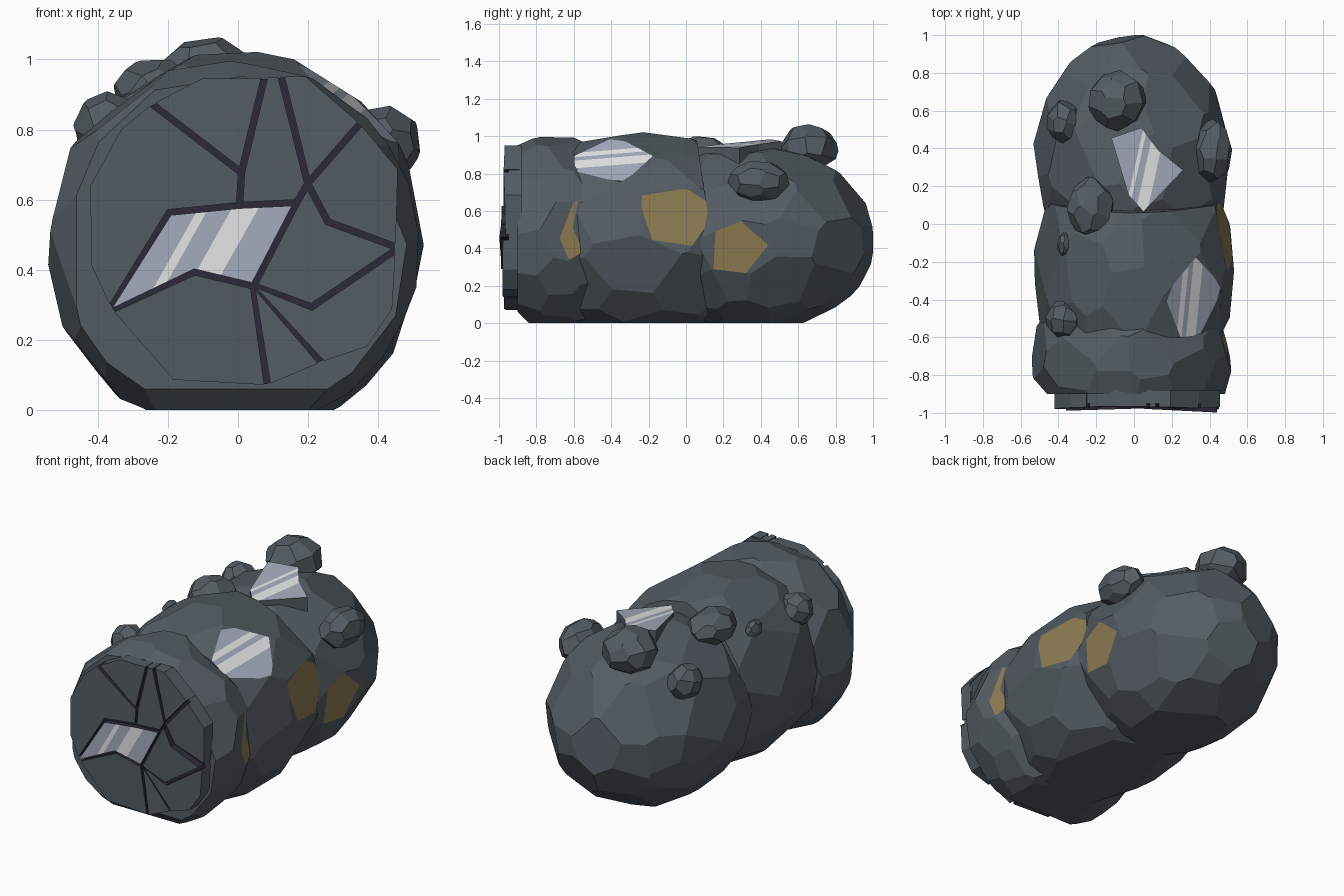
import bpy, bmesh, math, random
from mathutils import Vector

if "Cube" in bpy.data.objects:
    bpy.data.objects.remove(bpy.data.objects["Cube"])

random.seed(11)


def colour(name, rgb):
    m = bpy.data.materials.new(name)
    m.diffuse_color = (*rgb, 1)
    m.use_nodes = True
    m.node_tree.nodes["Principled BSDF"].inputs["Base Color"].default_value = m.diffuse_color
    return m


MATS = [colour("slate_rock", (.088, .108, .124)),
        colour("ore_gold", (.27, .20, .085)),
        colour("crystal_blue_grey", (.37, .41, .51)),
        colour("crystal_glint", (.78, .79, .78)),
        colour("crack_purple", (.027, .022, .042))]
ROCK, GOLD, CRYSTAL, GLINT, CRACK = range(5)


def finish(name, bm):
    bmesh.ops.recalc_face_normals(bm, faces=bm.faces[:])
    me = bpy.data.meshes.new(name)
    bm.to_mesh(me)
    bm.free()
    for m in MATS:
        me.materials.append(m)
    ob = bpy.data.objects.new(name, me)
    bpy.context.collection.objects.link(ob)


def slice_off(bm, co, no, mat=ROCK):
    """Cut away everything beyond a plane and cap the cut."""
    geom = bm.verts[:] + bm.edges[:] + bm.faces[:]
    cut = bmesh.ops.bisect_plane(bm, geom=geom, dist=1e-5, plane_co=co,
                                 plane_no=no, clear_outer=True)["geom_cut"]
    edges = [e for e in cut if isinstance(e, bmesh.types.BMEdge) and e.is_boundary]
    if len(edges) > 2:
        for f in bmesh.ops.edgeloop_fill(bm, edges=edges)["faces"]:
            f.material_index = mat


def score_faces(bm, mat, co, no):
    """Split only the faces of one colour along a plane."""
    faces = [f for f in bm.faces if f.material_index == mat]
    geom = set(faces)
    for f in faces:
        geom.update(f.verts)
        geom.update(f.edges)
    bmesh.ops.bisect_plane(bm, geom=list(geom), dist=1e-5, plane_co=co, plane_no=no)


def add_glints(bm, normal, bands):
    """Colour bands across the crystal faces."""
    normal = Vector(normal)
    for offset in [v for band in bands for v in band]:
        score_faces(bm, CRYSTAL, normal * (offset / normal.length_squared), normal)
    for f in bm.faces:
        if f.material_index == CRYSTAL:
            d = normal.dot(f.calc_center_median())
            if any(lo < d < hi for lo, hi in bands):
                f.material_index = GLINT


def trim_patch(bm, mat, axes, polys):
    """Keep a colour only inside convex outlines seen along one axis."""
    sides = []
    for poly in polys:
        mid = sum((Vector(p) for p in poly), Vector((0, 0))) / len(poly)
        lines = []
        for i in range(len(poly)):
            co, no = Vector((0, 0, 0)), Vector((0, 0, 0))
            a, b = Vector(poly[i - 1]), Vector(poly[i])
            n = Vector((b.y - a.y, a.x - b.x)).normalized()
            n = n if n.dot(mid - a) < 0 else -n
            for k in (0, 1):
                co[axes[k]], no[axes[k]] = a[k], n[k]
            score_faces(bm, mat, co, no)
            lines.append((co, no))
        sides.append(lines)
    for f in bm.faces:
        if f.material_index == mat:
            c = f.calc_center_median()
            if not any(all((c - co).dot(no) < 0 for co, no in ls) for ls in sides):
                f.material_index = ROCK


def faceted_rock(name, centre, radii, count, special=(), clips=(), glints=None,
                 trims=(), rough=.02, limit=1.035):
    """Carve an ellipsoid from a block with planes; special facets get a colour."""
    c = Vector(centre)

    def unit(p):
        return Vector([(p[i] - c[i]) / radii[i] for i in range(3)])

    def carve(d, mat, k):
        co = c + Vector([d[i] * radii[i] * k for i in range(3)])
        slice_off(bm, co, Vector([d[i] / radii[i] for i in range(3)]).normalized(), mat)

    bm = bmesh.new()
    bmesh.ops.create_cube(bm, size=4)
    bmesh.ops.translate(bm, verts=bm.verts[:], vec=c)
    picks = [(unit(p).normalized(), mat) for p, mat in special]
    for d, mat in picks:
        carve(d, mat, .965)
    spin = random.uniform(0, 6)
    for i in range(count):
        z = 1 - (2 * i + 1) / count
        a = i * math.pi * (3 - math.sqrt(5)) + spin
        r = math.sqrt(1 - z * z)
        d = Vector((r * math.cos(a), z, r * math.sin(a)))
        d += Vector([random.uniform(-.13, .13) for _ in range(3)])
        d.normalize()
        if all(d.angle(p[0]) > .42 for p in picks):
            carve(d, ROCK, .97 + random.uniform(-rough, rough))
    for co, no in clips:
        slice_off(bm, Vector(co), Vector(no).normalized())
    # Chip off corners that stick out too far
    for _ in range(25):
        far = max(bm.verts, key=lambda v: unit(v.co).length)
        if unit(far.co).length < limit:
            break
        carve(unit(far.co).normalized(), ROCK, .99)
    for t in trims:
        trim_patch(bm, *t)
    if glints:
        add_glints(bm, *glints)
    finish(name, bm)


def span(y0, y1, lean=0):
    """Ground plane plus the front and back ends of a section."""
    return [((0, 0, 0), (0, 0, -1)), ((0, y0, 0), (0, -1, 0)), ((0, y1, .5), (0, 1, lean))]


# Three overlapping body sections with ore and crystal patches
faceted_rock("back_section", (-.01, .345, .45), (.515, .655, .50), 46,
             [((.49, .29, .40), GOLD), ((.07, .29, .95), ROCK)], span(-.15, 1.0), trims=[
    (GOLD, (1, 2), [[(.16, .54), (.28, .556), (.44, .417), (.29, .23), (.145, .26)]])])
faceted_rock("middle_section", (.0, -.25, .47), (.525, .78, .545), 46,
             [((.32, -.39, .89), CRYSTAL), ((.52, -.06, .57), GOLD)],
             span(-.60, .13, .15) + [((.455, -.6, .45), (1, -.5, 0))],
             ((1, -.1, 0), [(.285, .312), (.335, .385)]), [
    (GOLD, (1, 2), [[(-.26, .68), (0, .72), (.13, .64), (.13, .47), (.06, .41), (-.18, .445)]]),
    (CRYSTAL, (0, 1), [[(.25, -.2), (.33, -.18), (.46, -.32), (.39, -.585), (.24, -.6),
                        (.16, -.445)]])])
faceted_rock("front_section", (-.015, -.72, .465), (.525, .48, .53), 54,
             [((.50, -.62, .50), GOLD)],
             span(-.90, -.52) + [((-.46, -.9, .5), (-.8, -.7, 0)), ((0, -.9, .06), (0, -.7, -.7))],
             trims=[(GOLD, (1, 2), [[(-.675, .455), (-.585, .69), (-.57, .69), (-.605, .51)],
                                    [(-.675, .455), (-.605, .51), (-.53, .34), (-.63, .345)]])])

# Small rocks stuck on the top and sides
for i, (pos, rad) in enumerate([
        ((-.09, .655, .935), (.142, .145, .117)),
        ((-.375, .54, .78), (.082, .105, .092)),
        ((.415, .39, .76), (.097, .15, .104)),
        ((-.23, .085, .90), (.115, .145, .095)),
        ((-.37, -.505, .81), (.088, .095, .088)),
        ((-.37, -.11, .84), (.033, .06, .055))]):
    faceted_rock(f"small_rock_{i + 1}", pos, rad, 13, rough=.04, limit=1.15)

# Crystal slab leaning on top of the back section
bm = bmesh.new()
outline = [(-.12, .455), (.04, .51), (.13, .39), (.26, .285), (.05, .065), (-.03, .155)]
top = [bm.verts.new((x, y, .948 + .07 * (y - .1) - .09 * x)) for x, y in outline]
low = [bm.verts.new((x, y, .84)) for x, y in outline]
bm.faces.new(top).material_index = CRYSTAL
bm.faces.new(low)
for i in range(len(top)):
    bm.faces.new((top[i - 1], top[i], low[i], low[i - 1]))
add_glints(bm, (1, -.22, 0), [(-.062, -.042), (-.006, .056)])
finish("top_crystal", bm)

# Broken front face: corner points (x, z) shared by the plates
P = dict(a=(-.247, .871), b=(-.333, .80), c=(-.421, .64), d=(-.419, .414), e=(-.36, .287),
         f=(-.196, .563), g=(.004, .583), h=(.01, .677), i=(-.101, .946), j=(.076, .947),
         k=(.119, .951), l=(.193, .951), m=(.347, .817), n=(.199, .646), o=(.167, .591),
         p=(.456, .686), q=(.45, .463), r=(.256, .537), s=(.21, .294), t=(.044, .354),
         u=(.367, .18), v=(.239, .137), w=(.084, .071), x=(-.184, .086), y=(-.124, .394),
         z=(.44, .29))
INNER = "fghnorsty"


def inset(pts, w):
    """Move every side of a polygon inward by w."""
    n = len(pts)
    s = 1 if sum(pts[i - 1].cross(pts[i]) for i in range(n)) > 0 else -1
    out = []
    for i in range(n):
        e1 = (pts[i] - pts[i - 1]).normalized()
        e2 = (pts[(i + 1) % n] - pts[i]).normalized()
        n1, n2 = Vector((-e1.y, e1.x)) * s, Vector((-e2.y, e2.x)) * s
        out.append(pts[i] + (n1 + n2) * (w / max(1 + n1.dot(n2), .4)))
    return out


def plate(name, keys, gap, front, back, mat, tilt=(0, 0), glints=None):
    hub = Vector((.02, .51))
    pts = inset([hub + (Vector(P[k]) - hub) * (1 if k in INNER else 1.02) for k in keys], gap)
    mid = sum(pts, Vector((0, 0))) / len(pts)
    bm = bmesh.new()
    fr = [bm.verts.new((p.x, front + (p - mid).dot(Vector(tilt)), p.y)) for p in pts]
    bk = [bm.verts.new((p.x, back, p.y)) for p in pts]
    bm.faces.new(fr).material_index = mat
    bm.faces.new(bk[::-1])
    for i in range(len(pts)):
        f = bm.faces.new((fr[i - 1], fr[i], bk[i], bk[i - 1]))
        if keys[i] in INNER or keys[i - 1] in INNER:
            f.material_index = CRACK
    if glints:
        add_glints(bm, *glints)
    finish(name, bm)


plate("crack_backing", "abcdexwvuzqpmlkji", .012, -.95, -.88, CRACK)
for i, (keys, front, tilt) in enumerate([
        ("abcdefgh", -.972, (.03, .01)), ("aijh", -.968, (0, .02)),
        ("jknogh", -.97, (.02, 0)), ("klmn", -.972, (-.02, .02)),
        ("mpqrn", -.972, (.03, -.02)), ("qstonr", -.987, (-.05, 0)),
        ("qzuvts", -.978, (-.03, .02)), ("tvw", -.97, (.02, .03)),
        ("eytwx", -.972, (.02, -.02))]):
    plate(f"front_shard_{i + 1}", keys, .009, front, -.89, ROCK, tilt)
plate("front_crystal", "efgoty", .008, -.98, -.89, CRYSTAL, (.03, 0),
      ((.87, 0, -.49), [(-.38, -.355), (-.297, -.231)]))
